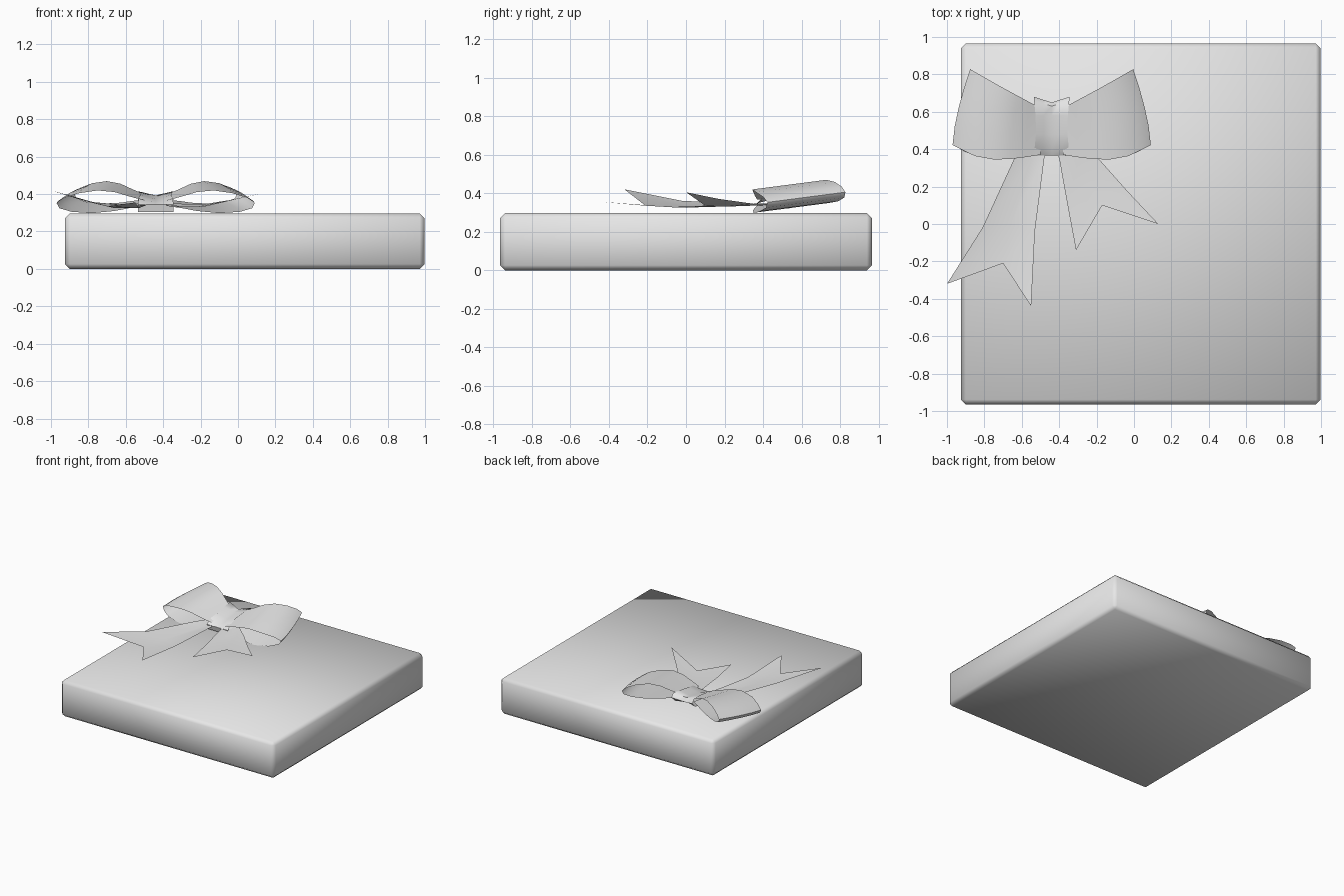
import bpy, bmesh, math
from mathutils import Vector

if "Cube" in bpy.data.objects:
    bpy.data.objects.remove(bpy.data.objects["Cube"], do_unlink=True)

grey = bpy.data.materials.new("light_grey")
grey.use_nodes = True
grey.diffuse_color = (0.8, 0.8, 0.8, 1)
grey.node_tree.nodes["Principled BSDF"].inputs["Base Color"].default_value = (0.8, 0.8, 0.8, 1)


def finish(name, bm, angle=60):
    mesh = bpy.data.meshes.new(name)
    bm.to_mesh(mesh)
    bm.free()
    obj = bpy.data.objects.new(name, mesh)
    bpy.context.collection.objects.link(obj)
    mesh.materials.append(grey)
    bpy.ops.object.select_all(action='DESELECT')
    obj.select_set(True)
    bpy.context.view_layer.objects.active = obj
    bpy.ops.object.shade_smooth_by_angle(angle=math.radians(angle))
    return obj


def grid_sheet(name, rows, closed=False, flip=False):
    """Skin a list of point rows with quads."""
    bm = bmesh.new()
    vs = [[bm.verts.new(p) for p in row] for row in rows]
    n = len(vs)
    for i in range(n if closed else n - 1):
        a, b = vs[i], vs[(i + 1) % n]
        for j in range(len(a) - 1):
            quad = [a[j], a[j + 1], b[j + 1], b[j]]
            bm.faces.new(quad[::-1] if flip else quad)
    return finish(name, bm)


def interp(points, u):
    """Piecewise linear lookup."""
    for (u0, v0), (u1, v1) in zip(points, points[1:]):
        if u <= u1:
            return v0 + (v1 - v0) * (u - u0) / (u1 - u0)
    return points[-1][1]


# Flat box with chamfered edges
bm = bmesh.new()
bmesh.ops.create_cube(bm, size=1)
for v in bm.verts:
    v.co = Vector((0.0365 + v.co.x * 1.923, v.co.y * 1.93, 0.148 + v.co.z * 0.296))
bmesh.ops.bevel(bm, geom=list(bm.edges), offset=0.026, segments=1,
                affect='EDGES', profile=0.5)
finish("box", bm)

# Bow loops: a closed ribbon profile (outward, height) swept from front to back
KNOT_X = -0.44
PROFILE = [(0.06, 0.065), (0.14, 0.088), (0.22, 0.113), (0.31, 0.122), (0.41, 0.105),
           (0.49, 0.075), (0.53, 0.045), (0.515, 0.018), (0.45, 0.003), (0.34, 0.0),
           (0.22, 0.012), (0.14, 0.026), (0.06, 0.035)]
FRONT = [(0.06, 0.37), (0.2, 0.348), (0.31, 0.345), (0.42, 0.365), (0.535, 0.425)]
BACK = [(0.06, 0.62), (0.2, 0.68), (0.35, 0.745), (0.535, 0.83)]
for side, name in ((-1, "right_bow_loop"), (1, "left_bow_loop")):
    rows = []
    for u, w in PROFILE:
        row = []
        for k in range(5):
            t = k / 4
            y = interp(FRONT, u) * (1 - t) + interp(BACK, u) * t
            out = 0.06 + (u - 0.06) * (1 - 0.2 * t ** 1.5)
            row.append((KNOT_X + side * out, y, 0.302 + w + 0.13 * (y - 0.38)))
        rows.append(row)
    grid_sheet(name, rows, flip=side < 0)

# Knot: a band round the middle, creased along its centre
BAND = [(0.375, 0.305), (0.365, 0.345), (0.40, 0.378), (0.48, 0.395), (0.58, 0.408),
        (0.66, 0.415), (0.68, 0.385), (0.64, 0.345), (0.52, 0.318)]
rows = []
for y, z in BAND:
    waist = 0.08 + 0.015 * min(1, abs(y - 0.52) / 0.15)
    row = []
    for k in range(-2, 3):
        dip = 1 - abs(k) / 2
        back = 0.03 * dip if y > 0.63 else 0
        row.append((KNOT_X + waist * k / 2, y - back, z - (0.022 * dip if z > 0.37 else 0)))
    rows.append(row)
grid_sheet("bow_knot", rows, closed=True)

# Ribbon tails with notched ends
grid_sheet("right_ribbon_tail", [
    [(-.53, .50, .35), (-.47, .50, .34), (-.43, .50, .35)],
    [(-.64, .35, .345), (-.55, .34, .335), (-.48, .35, .345)],
    [(-.81, -.02, .36), (-.66, .00, .325), (-.53, -.04, .325)],
    [(-1.0, -.32, .42), (-.70, -.21, .335), (-.55, -.44, .355)]], flip=True)
grid_sheet("left_ribbon_tail", [
    [(-.46, .50, .35), (-.42, .50, .34), (-.36, .50, .35)],
    [(-.40, .35, .345), (-.30, .34, .335), (-.19, .35, .345)],
    [(-.355, .10, .33), (-.23, .20, .33), (-.03, .17, .37)],
    [(-.31, -.14, .33), (-.17, .10, .335), (.13, .00, .405)]], flip=True)
